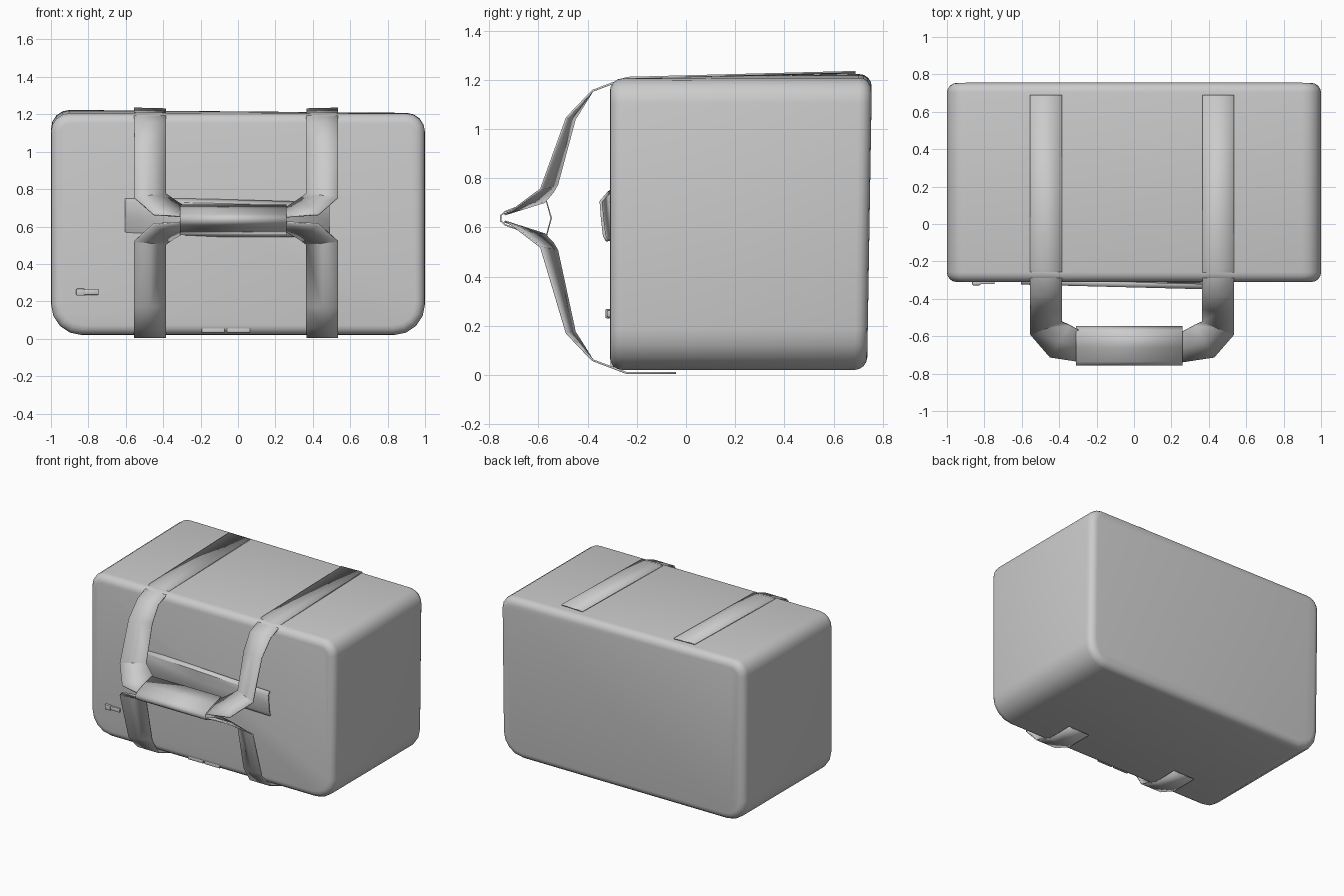
import bpy, bmesh, math
from mathutils import Vector

if "Cube" in bpy.data.objects:
    bpy.data.objects.remove(bpy.data.objects["Cube"])


def finish(name, bm, thick=0, angle=35, offset=0):
    bmesh.ops.recalc_face_normals(bm, faces=bm.faces)
    me = bpy.data.meshes.new(name)
    bm.to_mesh(me)
    bm.free()
    ob = bpy.data.objects.new(name, me)
    bpy.context.collection.objects.link(ob)
    if thick:
        m = ob.modifiers.new("thickness", 'SOLIDIFY')
        m.thickness, m.offset = thick, offset
    bpy.ops.object.select_all(action='DESELECT')
    ob.select_set(True)
    bpy.context.view_layer.objects.active = ob
    bpy.ops.object.shade_smooth_by_angle(angle=math.radians(angle))
    return ob


def loft(name, rows, thick, closed=False, angle=35):
    """Skin a list of equal-length point rows."""
    bm = bmesh.new()
    vs = [[bm.verts.new(p) for p in r] for r in rows]
    n = len(rows[0])
    for a, b in zip(vs, vs[1:]):
        for i in range(n if closed else n - 1):
            j = (i + 1) % n
            bm.faces.new((a[i], a[j], b[j], b[i]))
    return finish(name, bm, thick, angle)


def box(name, lo, hi, bevel):
    bm = bmesh.new()
    bmesh.ops.create_cube(bm, size=1)
    for v in bm.verts:
        v.co = Vector((lo[i] + (v.co[i] + .5) * (hi[i] - lo[i]) for i in range(3)))
    bmesh.ops.bevel(bm, geom=bm.edges[:], offset=bevel, segments=2, profile=.5, affect='EDGES')
    return finish(name, bm)


# Main bag: rounded front profile, extruded back, rims rounded
bm = bmesh.new()
prof = []
for cx, cz, r, a0 in ((1, 1.205, .10, 0), (-1, 1.205, .10, 90),
                      (-1, .02, .165, 180), (1, .02, .165, 270)):
    sx, sz = math.copysign(1, cx), (1 if cz > .6 else -1)
    for k in range(5):
        a = math.radians(a0 + k * 22.5)
        prof.append((cx - sx * r + r * math.cos(a), cz - sz * r + r * math.sin(a)))
Y0, Y1 = -.31, .75
front = bm.faces.new([bm.verts.new((x, Y0, z)) for x, z in prof])
new = bmesh.ops.extrude_face_region(bm, geom=[front], use_keep_orig=True)['geom']
bmesh.ops.translate(bm, vec=(0, Y1 - Y0, 0), verts=[g for g in new if isinstance(g, bmesh.types.BMVert)])
rims = [e for e in bm.edges if abs(e.verts[0].co.y - e.verts[1].co.y) < 1e-4]
bmesh.ops.bevel(bm, geom=rims, offset=.052, segments=4, profile=.5, affect='EDGES')
for v in bm.verts:
    # slightly slumped top, higher towards the back left
    t = max(0, v.co.z / 1.2)
    f = (v.co.y - Y0) / (Y1 - Y0)
    v.co.z += t * f * (.011 - .009 * v.co.x)
    v.co.y += f * (t - .7) * .02
finish("bag_body", bm)

# Carry straps: (outer x,y,z), (inner x,y,z) rows; x measured from the strap centre line
CX, O, I = -.01, .545, .375
upper = [((O, .69, 1.232), (I, .69, 1.228)), ((O, -.24, 1.208), (I, -.24, 1.208)),
         ((O, -.38, 1.155), (I, -.38, 1.155)), ((O, -.485, 1.045), (I, -.452, 1.04)),
         ((O, -.59, .755), (I, -.523, .775)), ((.44, -.712, .664), (.335, -.54, .745)),
         ((.27, -.738, .652), (.27, -.575, .703))]
lower = [((O, -.04, .007), (I, -.04, .007)), ((O, -.24, .007), (I, -.24, .007)),
         ((O, -.38, .06), (I, -.38, .06)), ((O, -.485, .17), (I, -.452, .175)),
         ((O, -.59, .52), (I, -.523, .505)), ((.44, -.712, .614), (.335, -.54, .535)),
         ((.27, -.738, .624), (.27, -.575, .572))]
for side, s in (("left", -1), ("right", 1)):
    for level, rows in (("upper", upper), ("lower", lower)):
        pts = []
        for a, b in rows:
            a, b = Vector(a), Vector(b)
            pts.append([(CX + s * p.x, p.y, p.z) for p in (a, (a + b) / 2, b)])
        loft(f"{side}_{level}_strap", pts, .008)

# Grip: open sleeve wrapped around the straps
sec = [(-.753, .648), (-.735, .664), (-.66, .692), (-.57, .716), (-.548, .637),
       (-.57, .557), (-.66, .583), (-.735, .61), (-.753, .626)]
loft("grip_sleeve", [[(x, y, z) for y, z in sec] for x in (-.31, .26)], .006, True, 50)

# Front pocket flap: thin curved band leaning off the front face
band = []
for x, y, z0, z1 in ((-.605, -.312, .55, .752), (-.1, -.325, .548, .742), (.49, -.34, .545, .725)):
    band.append([(x, y + .012, z1), (x, y - .006, z1 - .02), (x, y, (z0 + z1) / 2),
                 (x, y + .008, z0 + .02), (x, y + .02, z0)])
loft("pocket_flap", band, .012)

# Zip pull and the two bottom zip sliders
box("zip_pull_left_end", (-.865, -.328, .23), (-.82, -.305, .268), .006)
box("zip_pull_bar", (-.825, -.322, .234), (-.745, -.305, .264), .006)
for n, x in (("left", -.195), ("right", -.06)):
    box(f"bottom_slider_{n}", (x, -.308, .032), (x + .125, -.275, .058), .005)
